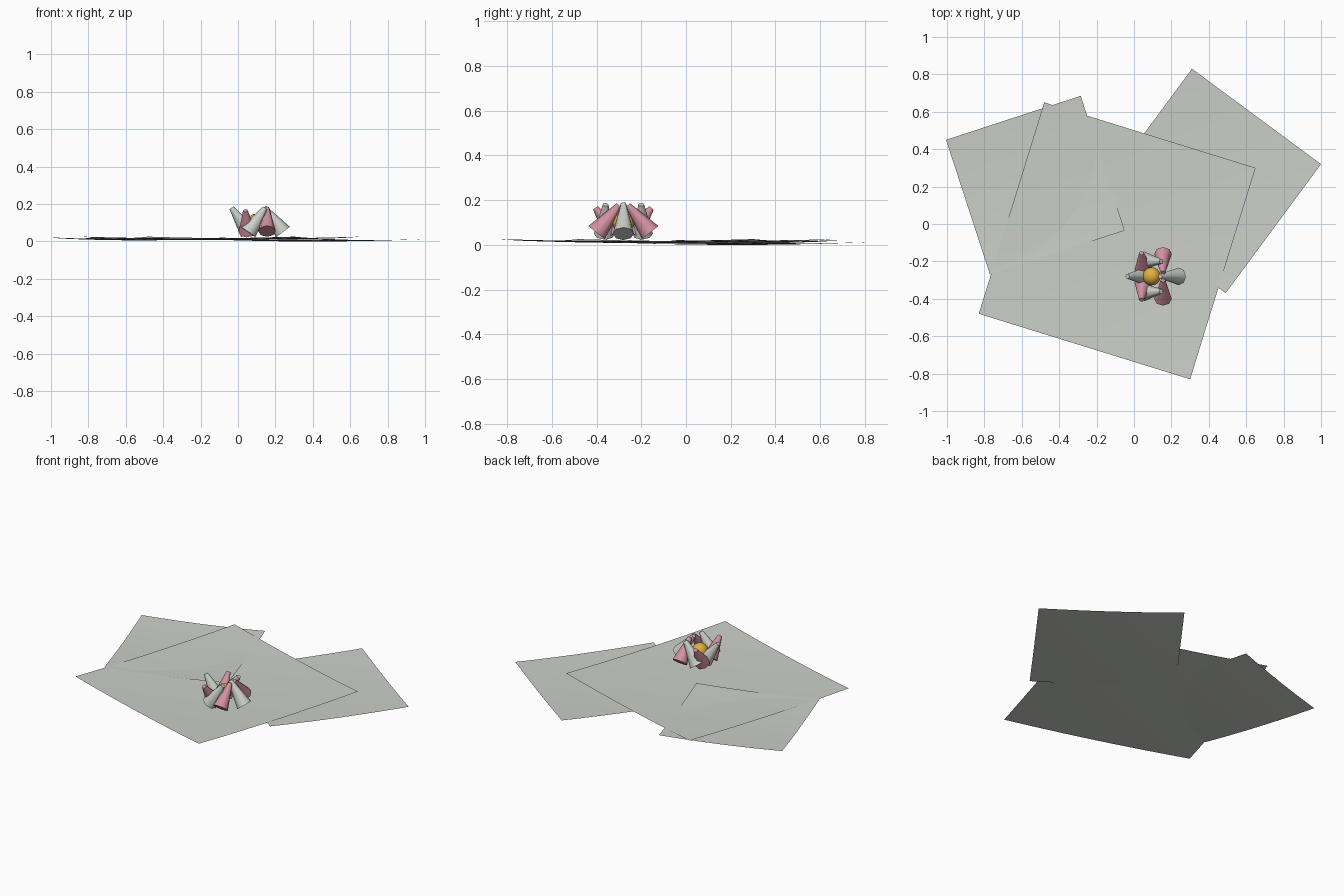
import bpy
import bmesh
from math import radians
from mathutils import Vector

cube = bpy.data.objects.get("Cube")
if cube:
    bpy.data.objects.remove(cube, do_unlink=True)


def material(name, color):
    mat = bpy.data.materials.new(name)
    mat.use_nodes = True
    mat.diffuse_color = (*color, 1)
    bsdf = next(n for n in mat.node_tree.nodes if n.type == 'BSDF_PRINCIPLED')
    bsdf.inputs["Base Color"].default_value = (*color, 1)
    return mat


pale = material("pale grey", (0.6, 0.63, 0.58))
pink = material("dusty pink", (0.64, 0.28, 0.36))
gold = material("golden yellow", (0.75, 0.44, 0.05))


def finish(bm, name, mat, angle):
    mesh = bpy.data.meshes.new(name)
    bm.to_mesh(mesh)
    bm.free()
    obj = bpy.data.objects.new(name, mesh)
    bpy.context.collection.objects.link(obj)
    mesh.materials.append(mat)
    bpy.ops.object.select_all(action='DESELECT')
    obj.select_set(True)
    bpy.context.view_layer.objects.active = obj
    bpy.ops.object.shade_smooth_by_angle(angle=radians(angle))
    return obj


def sheet(name, corner, side, base, rise):
    """Square sheet from one corner and one edge vector, dished upwards."""
    corner, u = Vector(corner), Vector(side)
    v = Vector((-u.y, u.x))
    centre = corner + (u + v) / 2
    reach = (u + v).length / 2
    bm = bmesh.new()
    bmesh.ops.create_grid(bm, x_segments=12, y_segments=12, size=0.5)
    for vert in bm.verts:
        p = centre + u * vert.co.x + v * vert.co.y
        z = base + rise * ((p - centre).length / reach) ** 2
        vert.co = (p.x, p.y, z)
    finish(bm, name, mat=pale, angle=30)


def petal(name, foot, tip, mat):
    """Tapered cone, wide at the foot and narrow at the tip."""
    foot, tip = Vector(foot), Vector(tip)
    axis = tip - foot
    bm = bmesh.new()
    bmesh.ops.create_cone(bm, cap_ends=True, segments=8, radius1=0.047,
                          radius2=0.013, depth=axis.length)
    turn = axis.to_track_quat('Z', 'Y').to_matrix()
    bmesh.ops.rotate(bm, matrix=turn, verts=bm.verts)
    bmesh.ops.translate(bm, vec=(foot + tip) / 2, verts=bm.verts)
    finish(bm, name, mat, 50)


# Overlapping square sheets
sheet("large_sheet", (-0.83, -0.48), (1.13, -0.35), 0.0075, 0.0185)
sheet("right_sheet", (-0.2, 0.14), (0.69, -0.51), 0.0, 0.0134)
sheet("left_sheet", (-0.77, -0.27), (0.72, 0.235), 0.006, 0.016)

# Petals on the flower's centre line
cy = -0.28
petal("pale_petal_outer", (0.24, cy, 0.05), (0.14, cy, 0.183), pale)
petal("pale_petal_inner", (0.055, cy, 0.05), (-0.035, cy, 0.18), pale)

# Mirrored petal pairs
for label, s in (("back", 1), ("front", -1)):
    petal("pale_petal_" + label, (0.055, cy + s * 0.085, 0.05),
          (0.145, cy + s * 0.08, 0.18), pale)
    petal("pink_petal_outer_" + label, (0.155, cy + s * 0.12, 0.055),
          (0.155, cy + s * 0.02, 0.178), pink)
    petal("pink_petal_inner_" + label, (0.05, cy + s * 0.04, 0.05),
          (0.04, cy + s * 0.125, 0.165), pink)

# Flower heart
bm = bmesh.new()
bmesh.ops.create_uvsphere(bm, u_segments=24, v_segments=16, radius=0.048)
bmesh.ops.translate(bm, vec=(0.095, cy, 0.1), verts=bm.verts)
finish(bm, "flower_heart", gold, 60)
